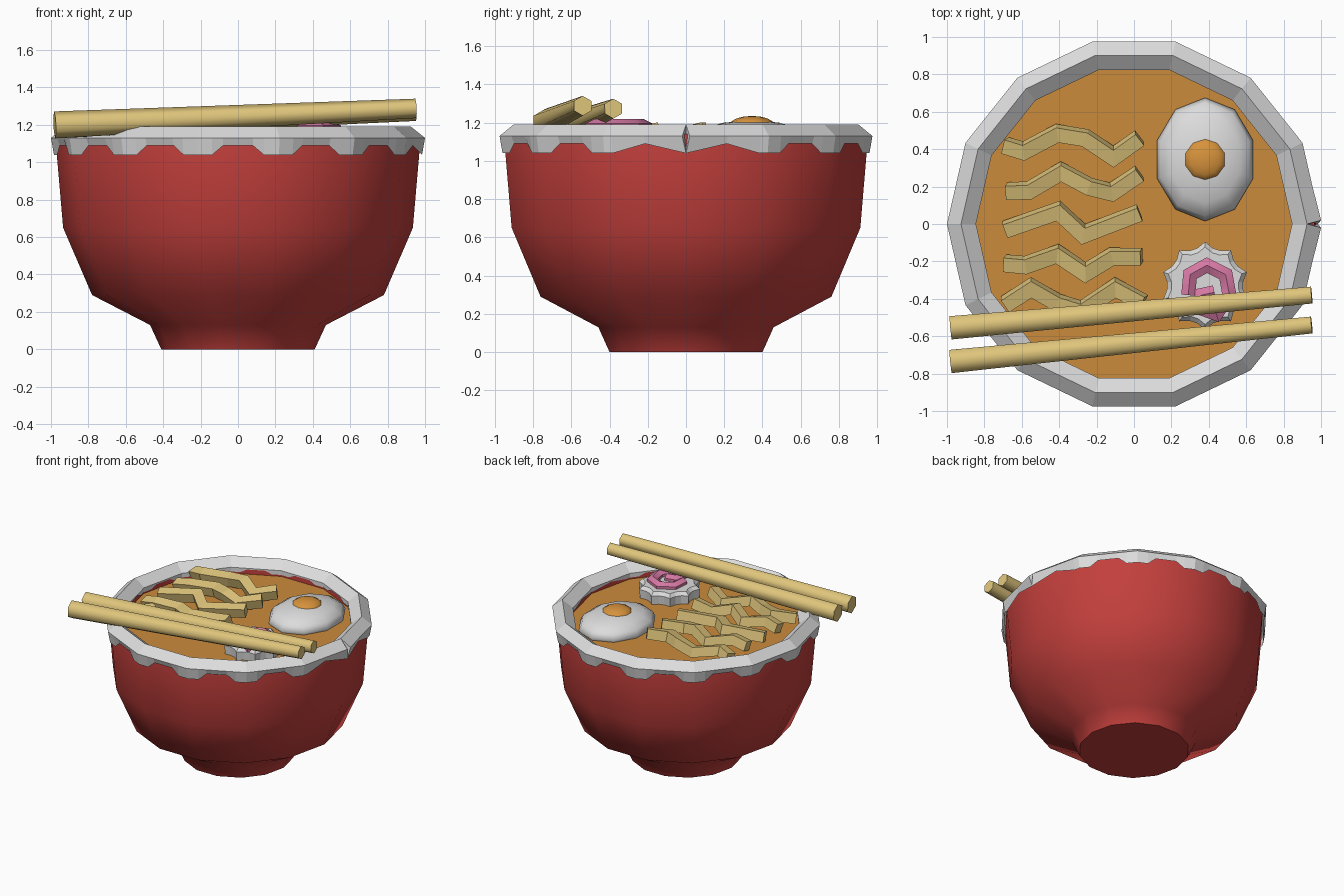
import bpy, bmesh, math
from mathutils import Vector

cube = bpy.data.objects.get("Cube")
if cube:
    bpy.data.objects.remove(cube, do_unlink=True)

SIDES = 14
SOUP_Z = 1.08


def material(name, rgb):
    m = bpy.data.materials.new(name)
    m.use_nodes = True
    m.diffuse_color = (*rgb, 1)
    m.node_tree.nodes["Principled BSDF"].inputs["Base Color"].default_value = (*rgb, 1)
    return m


RED = material("bowl red", (0.54, 0.05, 0.045))
WHITE = material("off white", (0.72, 0.72, 0.72))
BROTH = material("broth orange", (0.6, 0.26, 0.045))
YOLK = material("yolk orange", (0.68, 0.29, 0.045))
TAN = material("noodle tan", (0.74, 0.56, 0.2))
PINK = material("swirl pink", (0.67, 0.19, 0.37))


def finish(name, bm, mat, smooth=None):
    bmesh.ops.recalc_face_normals(bm, faces=bm.faces)
    mesh = bpy.data.meshes.new(name)
    bm.to_mesh(mesh)
    bm.free()
    mesh.materials.append(mat)
    ob = bpy.data.objects.new(name, mesh)
    bpy.context.collection.objects.link(ob)
    if smooth:
        bpy.ops.object.select_all(action='DESELECT')
        ob.select_set(True)
        bpy.context.view_layer.objects.active = ob
        bpy.ops.object.shade_smooth_by_angle(angle=math.radians(smooth))
    return ob


def polar(r, a, z):
    return Vector((r * math.cos(a), r * math.sin(a), z))


def bridge(bm, a, b):
    n = len(a)
    for i in range(n):
        bm.faces.new((a[i], a[(i + 1) % n], b[(i + 1) % n], b[i]))


def loft(name, rings, mat, smooth=None, cap_end=True):
    """Skin a list of closed rings of points."""
    bm = bmesh.new()
    loops = [[bm.verts.new(p) for p in ring] for ring in rings]
    for a, b in zip(loops, loops[1:]):
        bridge(bm, a, b)
    bm.faces.new(loops[0])
    if cap_end:
        bm.faces.new(loops[-1])
    return finish(name, bm, mat, smooth)


def tube(name, path, radii, sides, turn, mat, smooth=None):
    """Sweep a polygon along a path with mitred corners."""
    pts = [Vector(p) for p in path]
    rings = []
    for i, p in enumerate(pts):
        ahead = (pts[min(i + 1, len(pts) - 1)] - p).normalized()
        behind = (p - pts[max(i - 1, 0)]).normalized()
        t = (ahead + behind).normalized()
        side = t.cross(Vector((0, 0, 1))).normalized()
        up = side.cross(t)
        miter = 1 / max(0.6, t.dot(ahead if i < len(pts) - 1 else behind))
        ring = []
        for k in range(sides):
            a = math.radians(turn) + math.tau * k / sides
            ring.append(p + radii[i] * (side * math.cos(a) * miter + up * math.sin(a)))
        rings.append(ring)
    return loft(name, rings, mat, smooth)


def dome(name, center, size, segments, mat):
    bm = bmesh.new()
    bmesh.ops.create_uvsphere(bm, u_segments=segments, v_segments=8, radius=1)
    bmesh.ops.scale(bm, vec=size, verts=bm.verts)
    bmesh.ops.translate(bm, vec=center, verts=bm.verts)
    return finish(name, bm, mat, 60)


# Bowl: faceted lathe with a foot, and an inner lip below the rim
profile = [(0.41, 0), (0.47, 0.13), (0.78, 0.29), (0.935, 0.65), (0.973, 1.09),
           (0.965, 1.14), (0.852, 1.125), (0.85, 1.03)]
bowl = loft("bowl", [[polar(r, math.tau * k / SIDES, z) for k in range(SIDES)]
                     for r, z in profile], RED, 42, cap_end=False)
sharp = bowl.data.attributes.get("sharp_edge") or bowl.data.attributes.new("sharp_edge", 'BOOLEAN', 'EDGE')
for e in bowl.data.edges:
    if all(abs(bowl.data.vertices[v].co.z - 0.29) < 0.001 for v in e.vertices):
        sharp.data[e.index].value = True

# Broth surface
loft("broth", [[polar(0.855, math.tau * k / SIDES, z) for k in range(SIDES)]
               for z in (SOUP_Z - 0.04, SOUP_Z)], BROTH)

# Rim: peaked ring with a scalloped lower edge and a small split at the left end
bm = bmesh.new()
columns = []
for k in range(SIDES):
    a0, a1 = math.tau * k / SIDES, math.tau * (k + 1) / SIDES
    steps = [(0, 0), (0.185, 0), (0.32, 1), (0.68, 1), (0.815, 0)]
    if k == 0:
        steps = [(0, 0), (0.5, 1), (0.9, 0)]
    elif k == SIDES - 1:
        steps = [(0, 0), (0.1, 0), (0.5, 1), (1, 0)]
    for f, high in steps:
        d = polar(1, a0, 0).lerp(polar(1, a1, 0), f)
        columns.append([d * r + Vector((0, 0, z)) for r, z in (
            (0.845, 1.095 + 0.025 * high), (0.845, 1.13), (0.925, 1.19),
            (1.0, 1.13), (0.984, 1.04 + 0.05 * high))])
columns[0][3].y += 0.02
columns[-1][3].y -= 0.02
rows = [[bm.verts.new(p) for p in col] for col in columns]
for a, b in zip(rows, rows[1:]):
    for i in range(4):
        bm.faces.new((a[i], a[i + 1], b[i + 1], b[i]))
notch = bm.verts.new((0.94, 0, 1.13))
for end in (rows[0], rows[-1]):
    for i in (2, 3):
        bm.faces.new((end[i], end[i + 1], notch))
bmesh.ops.remove_doubles(bm, verts=bm.verts, dist=0.0005)
finish("rim", bm, WHITE)

# Noodles: five wavy strips
waves = [
    [(-.69, .42), (-.59, .39), (-.41, .485), (-.26, .46), (-.11, .36), (.03, .46)],
    [(-.68, .175), (-.56, .18), (-.39, .28), (-.24, .2), (-.12, .17), (.03, .27)],
    [(-.69, -.03), (-.405, .07), (-.27, -.055), (.03, .06)],
    [(-.69, -.21), (-.58, -.22), (-.41, -.16), (-.26, -.26), (-.12, -.175), (.04, -.175)],
    [(-.69, -.43), (-.55, -.34), (-.41, -.42), (-.28, -.46), (-.1, -.34), (.05, -.42)],
]
for n, wave in enumerate(waves):
    path = [(x, y, 1.13 + 0.025 * (i % 2)) for i, (x, y) in enumerate(wave)]
    tube(f"noodle_{n + 1}", path, [0.055] * len(path), 4, 30, TAN)

# Egg half
dome("egg_white", (0.38, 0.345, 1.1), (0.27, 0.33, 0.11), 10, WHITE)
dome("egg_yolk", (0.38, 0.345, 1.19), (0.115, 0.115, 0.045), 10, YOLK)

# Fish cake: scalloped slice with a bevelled top
center = Vector((0.38, -0.33, 0))


def scallop(scale, z):
    return [center + polar(scale * (0.235 if k % 3 == 0 else 0.205),
                           math.pi / 2 + math.tau * k / 30, z) for k in range(30)]


loft("fish_cake", [scallop(0.97, 1.06), scallop(1, 1.15), scallop(0.88, 1.175)], WHITE)

# Pink swirl on the fish cake
spiral = [(.29, -.38), (.30, -.27), (.39, -.22), (.49, -.27), (.51, -.38),
          (.44, -.48), (.355, -.45), (.36, -.38), (.43, -.365)]
tube("fish_cake_swirl", [(x, y, 1.175) for x, y in spiral], [0.043] * len(spiral),
     6, 30, PINK, 35)

# Chopsticks: tapered hexagonal rods resting across the rim
for name, y0, y1, z1 in (("front", -0.735, -0.54, 1.288), ("back", -0.555, -0.38, 1.273)):
    tube(f"chopstick_{name}", [(-0.98, y0, 1.2), (0.95, y1, z1)], [0.072, 0.052],
         6, 30, TAN, 65)
